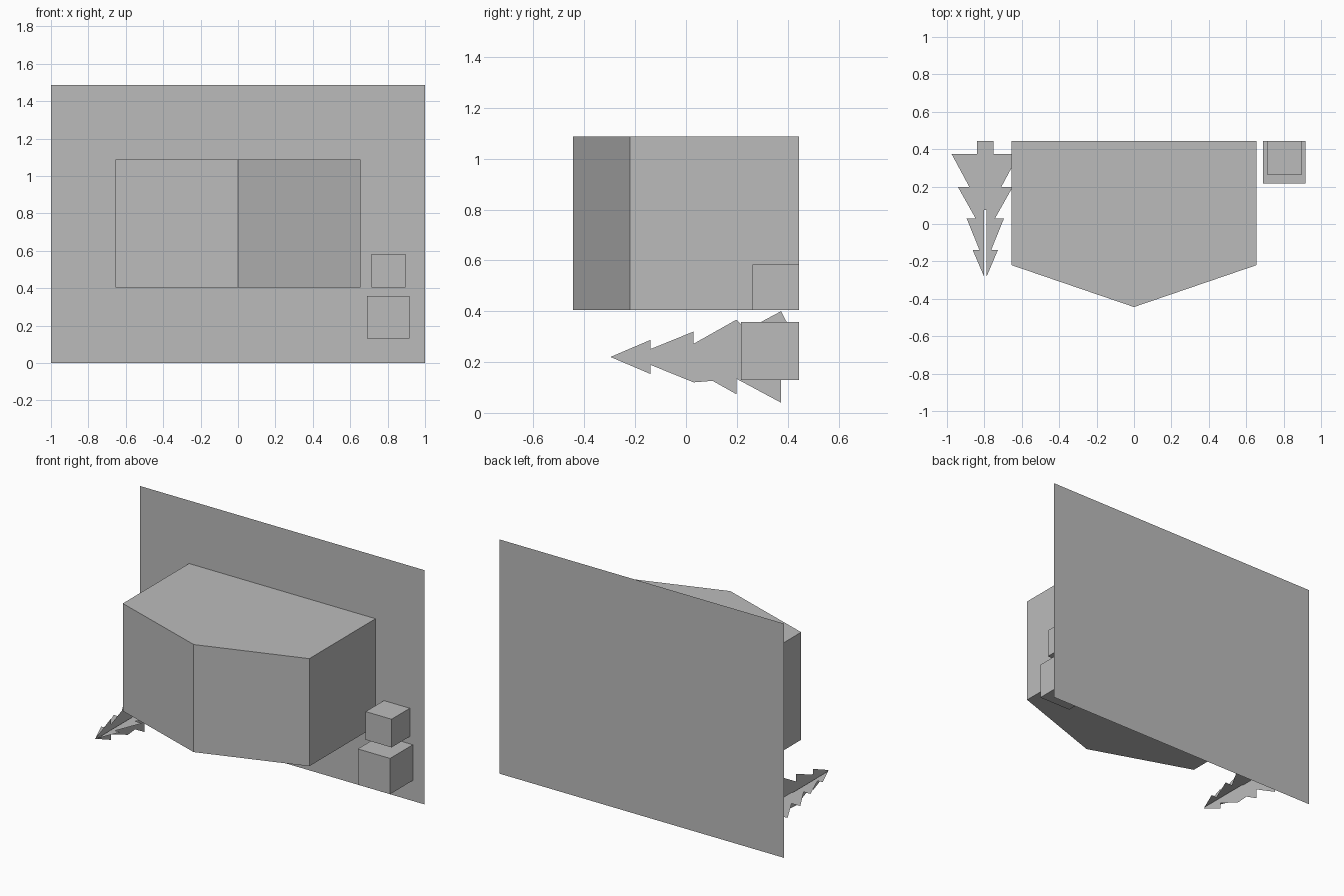
import bpy
import bmesh

cube = bpy.data.objects.get("Cube")
if cube:
    bpy.data.objects.remove(cube, do_unlink=True)

BACK = 0.444

grey = bpy.data.materials.new("plain_grey")
grey.use_nodes = True
grey.diffuse_color = (0.5, 0.5, 0.5, 1)
grey.node_tree.nodes["Principled BSDF"].inputs["Base Color"].default_value = (0.5, 0.5, 0.5, 1)


def polygon(name, points, height=0.0):
    """Flat polygon, or a closed prism when a height is given."""
    bm = bmesh.new()
    face = bm.faces.new([bm.verts.new(p) for p in points])
    if height:
        top = bmesh.ops.extrude_face_region(bm, geom=[face], use_keep_orig=True)
        verts = [g for g in top["geom"] if isinstance(g, bmesh.types.BMVert)]
        bmesh.ops.translate(bm, verts=verts, vec=(0, 0, height))
        bmesh.ops.recalc_face_normals(bm, faces=bm.faces)
    else:
        bmesh.ops.triangulate(bm, faces=bm.faces)
    mesh = bpy.data.meshes.new(name)
    bm.to_mesh(mesh)
    bm.free()
    mesh.materials.append(grey)
    obj = bpy.data.objects.new(name, mesh)
    bpy.context.collection.objects.link(obj)
    return obj


def block(name, x0, x1, front, z0, z1):
    base = [(x0, front, z0), (x1, front, z0), (x1, BACK, z0), (x0, BACK, z0)]
    return polygon(name, base, z1 - z0)


# Back board
polygon("back_board", [(-1, BACK, 0), (1, BACK, 0), (1, BACK, 1.487), (-1, BACK, 1.487)])

# Main body with a pointed front
W, Z = 0.655, 0.404
polygon("main_body", [(-W, BACK, Z), (-W, -0.22, Z), (0, -BACK, Z),
                      (W, -0.22, Z), (W, BACK, Z)], 0.683)

# Two small stacked blocks
block("upper_block", 0.714, 0.896, 0.261, 0.404, 0.583)
block("lower_block", 0.69, 0.917, 0.216, 0.13, 0.357)

# Tree of two slotted flat cutouts, lying with its trunk against the board
TREE_X, TREE_Z, GAP, SLOT = -0.795, 0.22, 0.006, 0.075
half = [(0.044, BACK), (0.044, 0.374), (0.18, 0.374), (0.086, 0.199), (0.147, 0.199),
        (0.052, 0.03), (0.1, 0.03), (0.031, -0.14), (0.067, -0.14)]
tip = (0, -0.297)


def mirrored(side):
    return [(-r, y) for r, y in reversed(side)]


tip_slot = half + [(GAP, tip[1] + 0.014), (GAP, SLOT)]
trunk_slot = [(GAP, SLOT), (GAP, BACK)] + half
level = tip_slot + mirrored(tip_slot)
upright = trunk_slot + [tip] + mirrored(trunk_slot)
polygon("tree_level_cutout", [(TREE_X + r, y, TREE_Z) for r, y in level])
polygon("tree_upright_cutout", [(TREE_X, y, TREE_Z + r) for r, y in upright])
